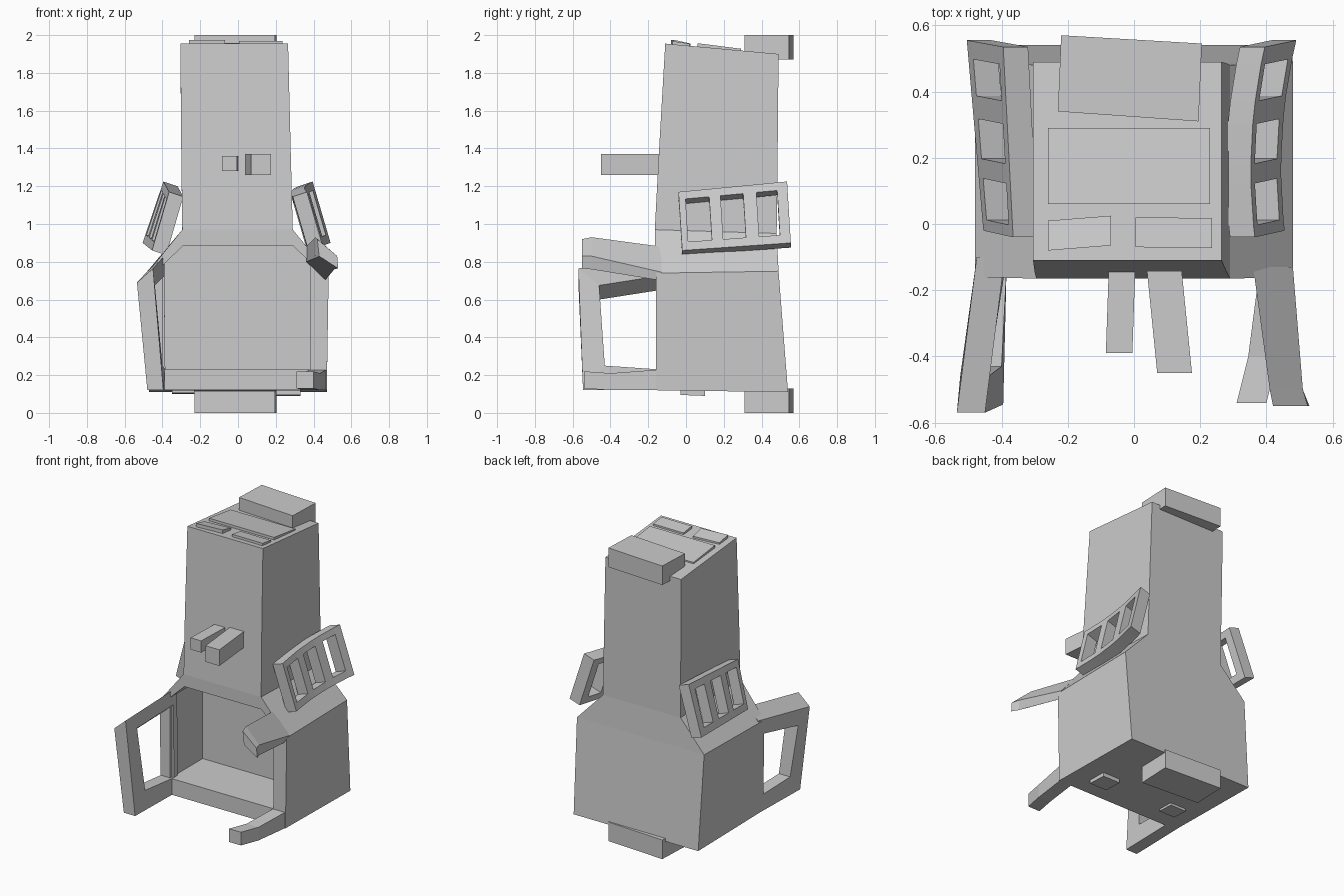
import bpy
import bmesh
from mathutils import Vector

if "Cube" in bpy.data.objects:
    bpy.data.objects.remove(bpy.data.objects["Cube"])

grey = bpy.data.materials.new("plain_grey")
grey.use_nodes = True
grey.diffuse_color = (0.6, 0.6, 0.6, 1)
grey.node_tree.nodes["Principled BSDF"].inputs["Base Color"].default_value = (0.6, 0.6, 0.6, 1)


def make(name, verts, faces):
    """Mesh object with outward normals."""
    bm = bmesh.new()
    vs = [bm.verts.new(v) for v in verts]
    for f in faces:
        bm.faces.new([vs[i] for i in f])
    bmesh.ops.recalc_face_normals(bm, faces=bm.faces)
    mesh = bpy.data.meshes.new(name)
    bm.to_mesh(mesh)
    bm.free()
    mesh.materials.append(grey)
    obj = bpy.data.objects.new(name, mesh)
    bpy.context.collection.objects.link(obj)
    return obj


def loft(name, rings):
    """Skin equal-length rings and cap both ends."""
    n = len(rings[0])
    verts = [p for ring in rings for p in ring]
    faces = [list(range(n)), list(range(len(verts) - n, len(verts)))]
    for r in range(len(rings) - 1):
        for i in range(n):
            a, b = r * n + i, r * n + (i + 1) % n
            faces.append([a, b, b + n, a + n])
    return make(name, verts, faces)


def shell(name, verts, faces, offset):
    """Thicken a sheet by a vector, or by a function giving a vector per point."""
    move = offset if callable(offset) else lambda v: offset
    n = len(verts)
    back = [tuple(Vector(v) + Vector(move(v))) for v in verts]
    edges = [(f[i - 1], f[i]) for f in faces for i in range(len(f))]
    rim = [[a, b, b + n, a + n] for a, b in edges if (b, a) not in edges]
    return make(name, list(verts) + back, faces + [[i + n for i in f] for f in faces] + rim)


def slab(name, corners, offset):
    return shell(name, corners, [list(range(len(corners)))], offset)


# Body: wide base, sloped shoulders, tall tower
# (left x, right x, front y, back y, front z, back z)
levels = [
    (-0.47, 0.47, -0.16, 0.54, 0.12, 0.11),
    (-0.48, 0.48, -0.16, 0.49, 0.74, 0.75),
    (-0.295, 0.29, -0.165, 0.48, 0.97, 0.95),
    (-0.30, 0.28, -0.145, 0.485, 1.35, 1.35),
    (-0.305, 0.265, -0.11, 0.49, 1.955, 1.90),
]
body = loft("body", [[(l, f, zf), (r, f, zf), (r, b, zb), (l, b, zb)]
                     for l, r, f, b, zf, zb in levels])

# Open chamber in the front of the base
chamber = [(-0.40, 0.23), (0.38, 0.23), (0.38, 0.80), (0.29, 0.885), (-0.29, 0.885), (-0.40, 0.78)]
cutter = slab("chamber_cutter", [(x, -0.3, z) for x, z in chamber], (0, 0.49, 0))
cutter.hide_render = True
cutter.hide_viewport = True
cut = body.modifiers.new("chamber", "BOOLEAN")
cut.operation = "DIFFERENCE"
cut.solver = "EXACT"
cut.object = cutter

# Closed arm loop on one side of the opening
outer = [(-0.475, -0.10, 0.755), (-0.535, -0.57, 0.69), (-0.48, -0.545, 0.12), (-0.47, -0.10, 0.12)]
hole = [(-0.475, -0.14, 0.65), (-0.525, -0.46, 0.60), (-0.485, -0.43, 0.25), (-0.47, -0.14, 0.23)]
shell("right_arm_loop", outer + hole,
      [[i, (i + 1) % 4, 4 + (i + 1) % 4, 4 + i] for i in range(4)],
      lambda v: (0.085, 0, 0.075 if v[2] > 0.5 else 0))


# Broken arm stubs on the other side
def stub(name, sections):
    loft(name, [[(x, y, z) for x, z in pts] for y, pts in sections])


stub("left_upper_arm", [
    (-0.13, [(0.36, 0.88), (0.48, 0.745), (0.46, 0.70), (0.36, 0.80)]),
    (-0.50, [(0.41, 0.93), (0.51, 0.83), (0.51, 0.76), (0.41, 0.82)]),
    (-0.55, [(0.42, 0.92), (0.525, 0.83), (0.53, 0.765), (0.43, 0.83)]),
])
stub("left_lower_arm", [
    (y, [(x, z), (x + 0.09, z), (x + 0.09, top), (x, top)])
    for y, x, z, top in [(-0.13, 0.38, 0.12, 0.23), (-0.40, 0.345, 0.12, 0.21), (-0.54, 0.31, 0.13, 0.22)]
])

# Slotted side panels, leaning out over the shoulders
stations = [-0.03, 0.005, 0.13, 0.19, 0.31, 0.38, 0.49, 0.545]
rows = [0, 0.14, 0.87, 1]


def panel(name, side, bend, spread):
    verts = []
    for y in stations:
        s = (y - stations[0]) / (stations[-1] - stations[0])
        sag = bend * 4 * s * (1 - s)
        low = Vector((0.455 + spread * s - sag, y + 0.01, 0.86 + 0.04 * s))
        high = Vector((0.365 + 0.03 * s - sag, y - 0.01, 1.17 + 0.055 * s))
        for t in rows:
            p = low.lerp(high, t)
            verts.append((side * p.x, p.y, p.z))
    n = len(rows)
    faces = [[c * n + r, (c + 1) * n + r, (c + 1) * n + r + 1, c * n + r + 1]
             for c in range(len(stations) - 1) for r in range(n - 1)
             if not (r == 1 and c % 2 == 1)]
    shell(name, verts, faces, (-0.075 * side, 0, -0.025))


panel("left_side_panel", 1, 0.025, 0.035)
panel("right_side_panel", -1, 0, 0.05)

# Two pegs on the front of the tower
for name, x0, x1, width, z, height, tip in [("right_peg", -0.075, -0.085, 0.08, 1.28, 0.08, -0.39),
                                            ("left_peg", 0.035, 0.07, 0.105, 1.26, 0.11, -0.45)]:
    base = [(x0, z), (x0 + width, z), (x0 + width, z + height), (x0, z + height)]
    slab(name, [(x, -0.10, h) for x, h in base], (x1 - x0, tip + 0.10, 0))

# Blocks at the back of the top and the bottom
footprint = [(-0.22, 0.57), (0.205, 0.545), (0.195, 0.31), (-0.23, 0.34)]
slab("top_block", [(x, y, 1.87) for x, y in footprint], (0, 0, 0.13))
slab("bottom_block", [(x, y, 0) for x, y in footprint], (0, 0, 0.13))


# Thin plates on the tower top and feet pads underneath
def plate(name, x0, x1, y0, y1, z0, z1, skew, depth):
    slab(name, [(x0, y0, z0), (x1, y0 + skew, z0), (x1, y1 + skew, z1), (x0, y1, z1)], (0, 0, depth))


plate("top_plate", -0.26, 0.23, 0.06, 0.29, 1.957, 1.928, 0, -0.04)
plate("right_top_tab", -0.26, -0.07, -0.08, 0.01, 1.975, 1.955, 0.015, -0.04)
plate("left_top_tab", 0.005, 0.235, -0.07, 0.02, 1.968, 1.955, -0.002, -0.04)
plate("right_foot_pad", -0.35, -0.23, -0.03, 0.08, 0.105, 0.10, 0, 0.03)
plate("left_foot_pad", 0.20, 0.33, -0.03, 0.10, 0.095, 0.09, 0, 0.04)
